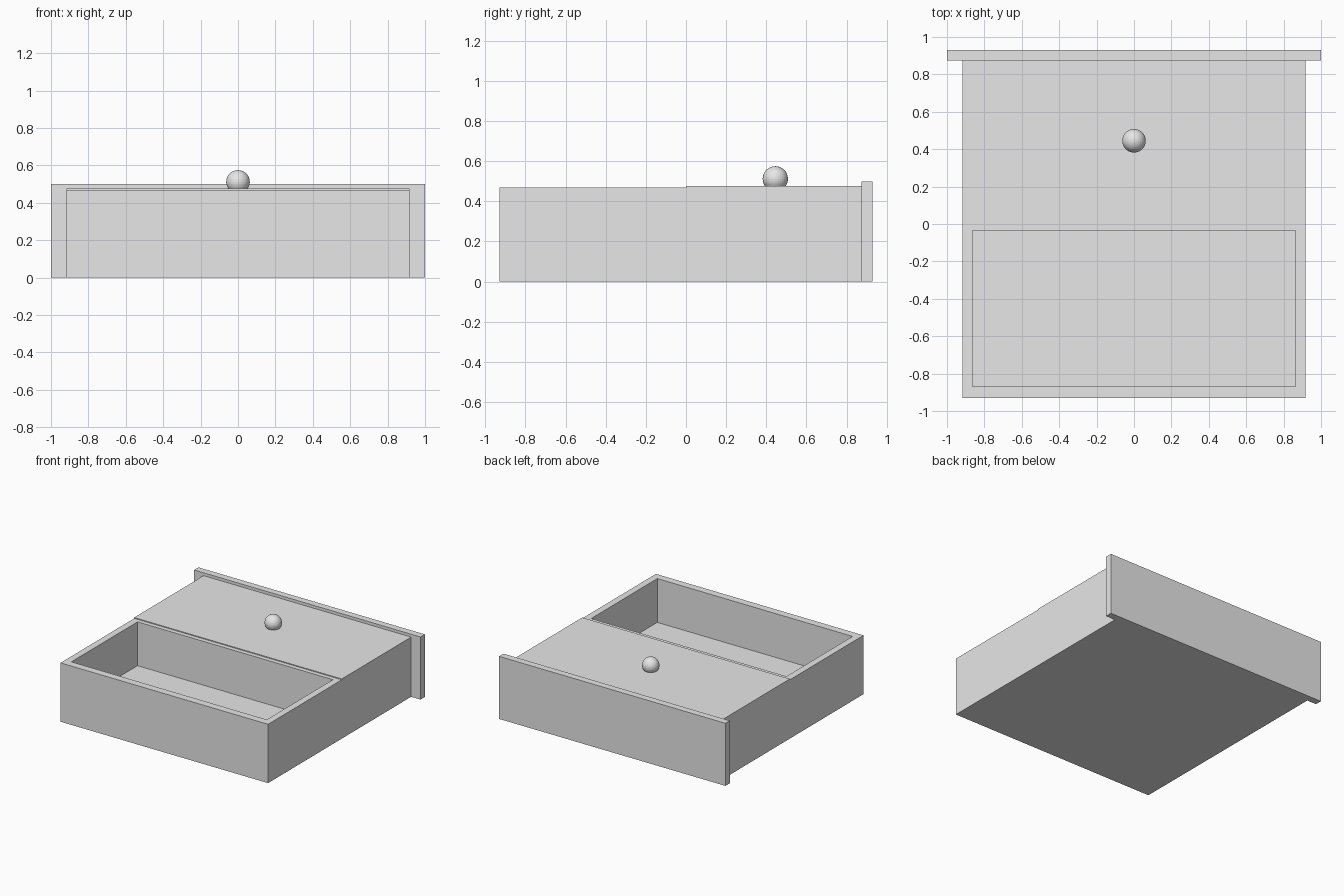
import bpy

cube = bpy.data.objects.get("Cube")
if cube:
    bpy.data.objects.remove(cube, do_unlink=True)

grey = bpy.data.materials.new("light grey")
grey.use_nodes = True
grey.diffuse_color = (0.8, 0.8, 0.8, 1)
grey.node_tree.nodes["Principled BSDF"].inputs["Base Color"].default_value = grey.diffuse_color


def box(name, x, y, z):
    """Box from (min, max) ranges along each axis."""
    ranges = (x, y, z)
    bpy.ops.mesh.primitive_cube_add(size=1, location=[(a + b) / 2 for a, b in ranges])
    obj = bpy.context.object
    obj.name = name
    obj.scale = [b - a for a, b in ranges]
    bpy.ops.object.transform_apply(location=False, rotation=False, scale=True)
    obj.data.materials.append(grey)
    return obj


HALF = 0.917      # half width of the tray
INNER = 0.863     # half width of the open compartment
FRONT, BACK = -0.93, 0.875
FLOOR, RIM = 0.12, 0.47
WALL_Y = -0.87    # inner face of the front wall
DIVIDER_Y = -0.035

# Tray: floor slab and the walls of the open compartment
box("floor", (-HALF, HALF), (WALL_Y, BACK), (0, FLOOR))
box("front_wall", (-HALF, HALF), (FRONT, WALL_Y), (0, RIM))
box("right_wall", (-HALF, -INNER), (WALL_Y, 0), (FLOOR, RIM))
box("left_wall", (INNER, HALF), (WALL_Y, 0), (FLOOR, RIM))
box("divider", (-INNER, INNER), (DIVIDER_Y, 0), (FLOOR, RIM))

# Closed rear compartment, slightly above the rim, and the wide end panel
box("rear_compartment", (-HALF, HALF), (0, BACK), (FLOOR, 0.477))
box("end_panel", (-1, 1), (BACK, 0.93), (0, 0.5))

# Round knob sunk into the rear compartment's top
bpy.ops.mesh.primitive_uv_sphere_add(segments=32, ring_count=16, radius=0.063,
                                     location=(0, 0.445, 0.512))
knob = bpy.context.object
knob.name = "knob"
knob.data.materials.append(grey)
